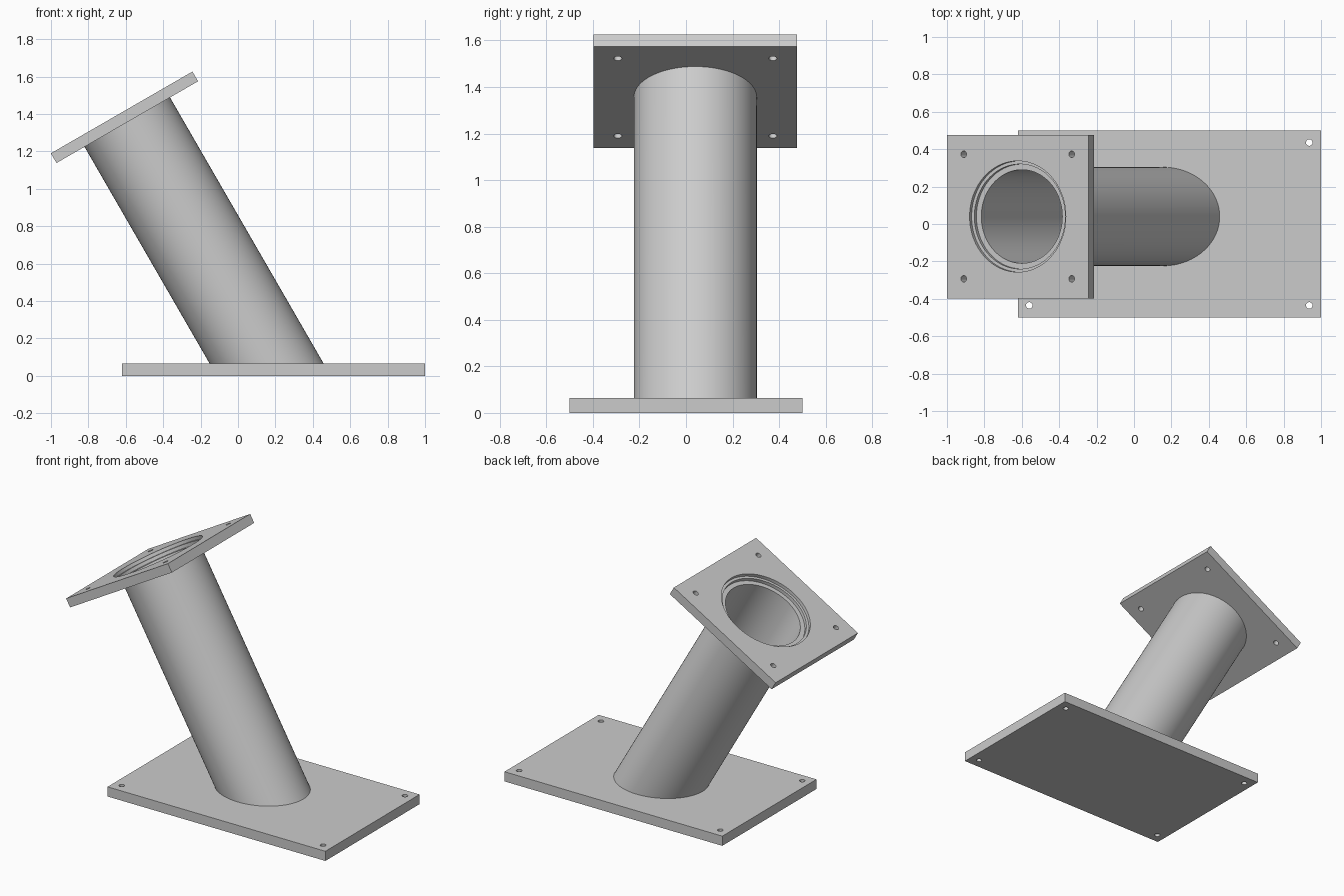
import bpy, bmesh, math
from mathutils import Matrix, Vector

old = bpy.data.objects.get("Cube")
if old:
    bpy.data.objects.remove(old, do_unlink=True)

# Single steel grey
steel = bpy.data.materials.new("steel_grey")
steel.use_nodes = True
steel.diffuse_color = (0.6, 0.6, 0.6, 1)
steel.node_tree.nodes["Principled BSDF"].inputs["Base Color"].default_value = (0.6, 0.6, 0.6, 1)

# Tilted frame: origin at the centre of the upper flange face, z along the pipe
TILT = Matrix.Translation((-0.622, 0.04, 1.408)) @ Matrix.Rotation(math.radians(-30), 4, 'Y')


def add_box(bm, size, centre):
    bmesh.ops.create_cube(bm, size=1, matrix=Matrix.Translation(centre) @ Matrix.Diagonal((*size, 1)))


def add_pin(bm, x, y, radius=0.0175):
    bmesh.ops.create_cone(bm, cap_ends=True, segments=24, radius1=radius, radius2=radius,
                          depth=0.4, matrix=Matrix.Translation((x, y, 0)))


def add_lathe(bm, profile, steps=96):
    """Revolve a closed (radius, height) profile about z."""
    verts = [bm.verts.new((r, 0, z)) for r, z in profile]
    edges = [bm.edges.new((verts[i], verts[(i + 1) % len(verts)])) for i in range(len(verts))]
    bmesh.ops.spin(bm, geom=verts + edges, cent=(0, 0, 0), axis=(0, 0, 1),
                   angle=math.tau, steps=steps, use_duplicate=False)
    bmesh.ops.remove_doubles(bm, verts=bm.verts, dist=1e-5)
    bmesh.ops.dissolve_degenerate(bm, edges=bm.edges, dist=1e-6)


def finish(bm, name, matrix=Matrix()):
    bm.transform(matrix)
    bmesh.ops.recalc_face_normals(bm, faces=bm.faces)
    mesh = bpy.data.meshes.new(name)
    bm.to_mesh(mesh)
    bm.free()
    mesh.materials.append(steel)
    obj = bpy.data.objects.new(name, mesh)
    bpy.context.collection.objects.link(obj)
    return obj


def select(obj):
    bpy.ops.object.select_all(action='DESELECT')
    obj.select_set(True)
    bpy.context.view_layer.objects.active = obj


def cut(obj, cutter):
    cutter.hide_render = True
    mod = obj.modifiers.new("holes", 'BOOLEAN')
    mod.operation, mod.solver, mod.object = 'DIFFERENCE', 'EXACT', cutter
    select(obj)
    bpy.ops.object.modifier_apply(modifier=mod.name)
    bpy.data.objects.remove(cutter, do_unlink=True)


# Base plate with four bolt holes
bm = bmesh.new()
add_box(bm, (1.62, 1.0, 0.065), (0.19, 0, 0.0325))
base = finish(bm, "base_plate")
bm = bmesh.new()
for x in (-0.56, 0.937):
    for y in (-0.435, 0.435):
        add_pin(bm, x, y)
cut(base, finish(bm, "base_hole_cutter"))

# Square top flange with bolt holes and a stepped bore
bm = bmesh.new()
add_box(bm, (0.874, 0.874, 0.06), (0, 0, -0.03))
flange = finish(bm, "top_flange", TILT)
bm = bmesh.new()
for x in (-0.333, 0.333):
    for y in (-0.333, 0.333):
        add_pin(bm, x, y)
add_lathe(bm, [(0, 0.1), (0.297, 0.1), (0.297, -0.022), (0.28, -0.022),
               (0.28, -0.044), (0.258, -0.044), (0.258, -0.1), (0, -0.1)])
cut(flange, finish(bm, "flange_hole_cutter", TILT))

# Hollow leaning pipe, trimmed level inside the base plate
bm = bmesh.new()
add_lathe(bm, [(0.264, -0.044), (0.264, -1.9), (0.25, -1.9), (0.25, -0.044)])
bm.transform(TILT)
bmesh.ops.bisect_plane(bm, geom=bm.verts[:] + bm.edges[:] + bm.faces[:], dist=1e-6,
                       plane_co=Vector((0, 0, 0.04)), plane_no=(0, 0, 1), clear_inner=True)
pipe = finish(bm, "leaning_pipe")

for obj in (base, flange, pipe):
    select(obj)
    bpy.ops.object.shade_smooth_by_angle(angle=math.radians(30))
